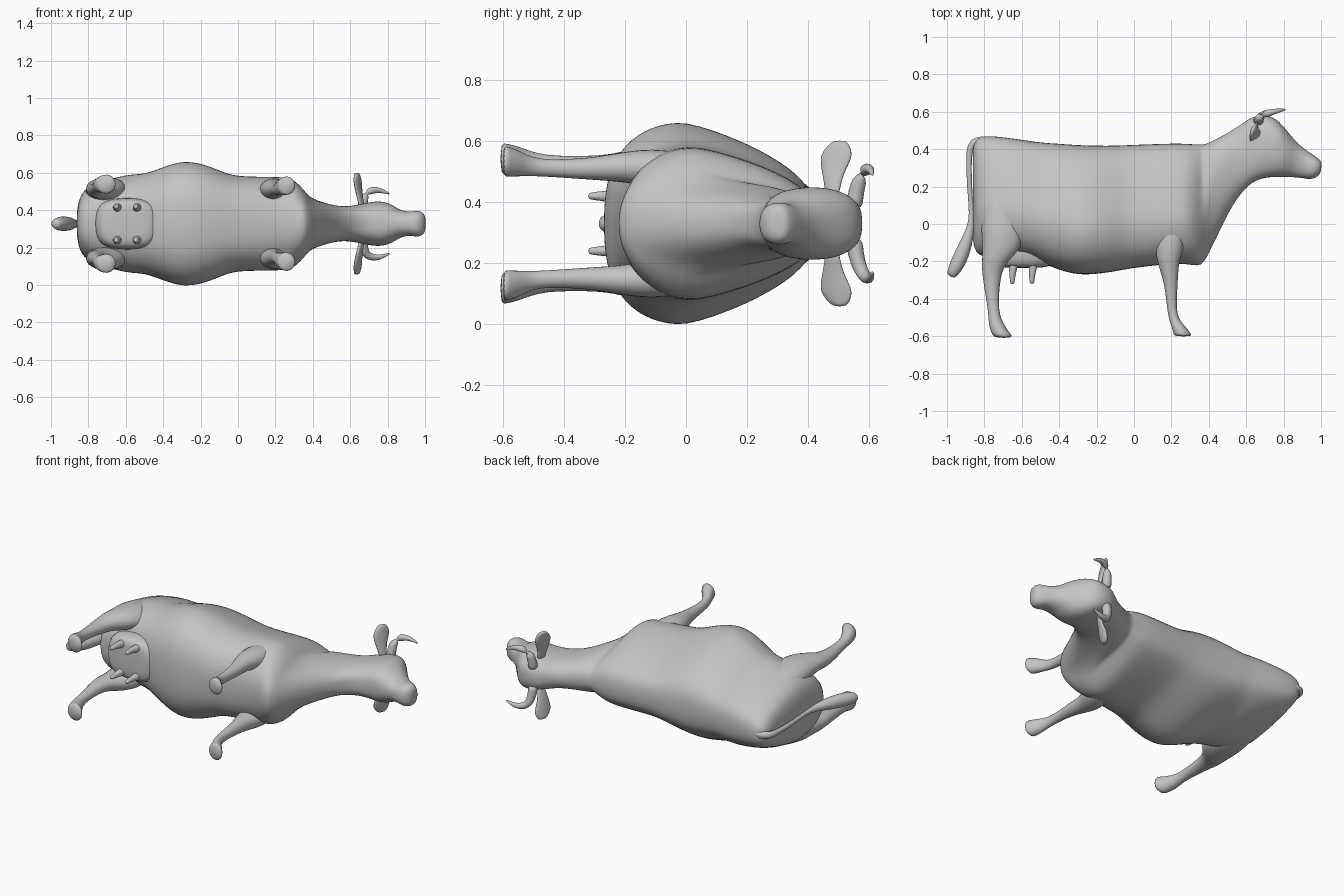
import bpy, bmesh, math
from mathutils import Vector

if "Cube" in bpy.data.objects:
    bpy.data.objects.remove(bpy.data.objects["Cube"])

MID = 0.328  # height of the animal's plane of symmetry (it lies on its side)

hide = bpy.data.materials.new("grey_hide")
hide.diffuse_color = (0.55, 0.55, 0.55, 1)
hide.use_nodes = True
hide.node_tree.nodes["Principled BSDF"].inputs["Base Color"].default_value = hide.diffuse_color


def refine(rows):
    """Add a smooth in-between row in every gap."""
    out = []
    last = len(rows) - 1
    for i in range(last):
        a, b = rows[max(i - 1, 0)], rows[i]
        c, d = rows[i + 1], rows[min(i + 2, last)]
        out += [b, [(9 * (q + r) - p - s) / 16 for p, q, r, s in zip(a, b, c, d)]]
    return out + [rows[last]]


def loft(name, rings):
    """Skin closed rings into a smooth capped surface."""
    bm = bmesh.new()
    rows = [[bm.verts.new((p[0], p[1], p[2] + MID)) for p in r] for r in rings]
    n = len(rows[0])
    for a, b in zip(rows, rows[1:]):
        for i in range(n):
            j = (i + 1) % n
            bm.faces.new((a[i], a[j], b[j], b[i]))
    bm.faces.new(rows[0])
    bm.faces.new(rows[-1])
    bmesh.ops.recalc_face_normals(bm, faces=bm.faces)
    me = bpy.data.meshes.new(name)
    bm.to_mesh(me)
    bm.free()
    me.materials.append(hide)
    for p in me.polygons:
        p.use_smooth = True
    ob = bpy.data.objects.new(name, me)
    bpy.context.collection.objects.link(ob)
    sub = ob.modifiers.new("smooth", 'SUBSURF')
    sub.levels = sub.render_levels = 1


def oval(c, u, v, n=12, e=1):
    """Elliptical (e < 1: boxy) ring about c with half axes u and v."""
    c, u, v = Vector(c), Vector(u), Vector(v)
    out = []
    for i in range(n):
        t = 2 * math.pi * i / n
        a, b = math.cos(t), math.sin(t)
        out.append(c + u * math.copysign(abs(a) ** e, a) + v * math.copysign(abs(b) ** e, b))
    return out


def body_ring(tx, ty, bx, by, w, n=32):
    """Ring from a top to a bottom point; the trunk sags and tapers to the back line."""
    top, bot = Vector((tx, ty, 0)), Vector((bx, by, 0))
    trunk = tx < 0.38
    m = 0.39 if trunk else 0.53
    out = []
    for i in range(n):
        t = 2 * math.pi * i / n
        c, s = math.cos(t), math.sin(t)
        f = math.copysign(abs(c) ** 0.9, c)
        if trunk:
            e = 0.6 if c > 0 else (0.75 if tx < 0.15 else 0.9)
        else:
            e = 0.68 if 0.6 < tx < 0.8 else 0.85
        k = 1 - 0.35 * f if trunk and c > 0 else 1
        p = bot.lerp(top, m + f * ((1 - m) if c > 0 else m))
        p.z = w * k * math.copysign(abs(s) ** e, s)
        out.append(p)
    return out


def tube(name, path, flip=1):
    """Tapering round tube; path entries are x, y, z, radius."""
    path = refine(path)
    pts = [Vector((p[0], p[1], p[2] * flip)) for p in path]
    rings = []
    for i, p in enumerate(pts):
        d = (pts[min(i + 1, len(pts) - 1)] - pts[max(i - 1, 0)]).normalized()
        ref = Vector((0, 0, 1)) if abs(d.z) < 0.8 else Vector((1, 0, 0))
        u = d.cross(ref).normalized()
        rings.append(oval(p, u * path[i][3], d.cross(u) * path[i][3], 10))
    loft(name, rings)


def limb(name, rows, side):
    """Leg from level rings: y, rear x, front x, sideways centre, half width."""
    loft(name, [oval(((a + b) / 2, y, z * side), ((b - a) / 2, 0, 0), (0, 0, h))
                for y, a, b, z, h in refine(rows)])


# trunk: x, top, bottom, half width
trunk = ((-.862, .40, -.08, .05), (-.845, .45, -.15, .145), (-.78, .474, -.18, .21),
         (-.6, .452, -.165, .262), (-.5, .438, -.205, .27), (-.4, .431, -.246, .305),
         (-.3, .424, -.27, .334), (-.2, .421, -.268, .324), (-.1, .421, -.254, .288),
         (0, .425, -.236, .256), (.2, .432, -.214, .253), (.29, .43, -.217, .24),
         (.35, .427, -.222, .185))
# neck and head: top x, y, bottom x, y, half width
head = ((.40, .435, .395, -.17, .135), (.54, .51, .505, .06, .096),
        (.62, .567, .59, .185, .096), (.69, .58, .665, .237, .11),
        (.76, .562, .735, .25, .12), (.825, .49, .795, .25, .108),
        (.875, .432, .85, .25, .076), (.93, .388, .90, .245, .064),
        (.972, .36, .95, .24, .07), (.998, .338, .985, .258, .055),
        (1.003, .322, 1.0, .285, .03))
stations = [(x, t, x, b, w) for x, t, b, w in trunk] + list(head)
loft("body_and_head", [body_ring(*r) for r in refine(stations)])

front_rows = ((.12, .14, .27, .16, .05), (-.08, .11, .28, .18, .066),
              (-.20, .122, .245, .185, .052), (-.32, .16, .235, .18, .037),
              (-.48, .18, .23, .183, .029), (-.55, .2, .278, .198, .045),
              (-.602, .213, .318, .205, .055))
hind_rows = ((.24, -.78, -.62, .14, .05), (.02, -.82, -.58, .168, .08),
             (-.12, -.815, -.6, .185, .066), (-.2, -.815, -.67, .188, .053),
             (-.28, -.812, -.71, .183, .042), (-.46, -.782, -.722, .195, .03),
             (-.55, -.776, -.685, .21, .045), (-.61, -.75, -.64, .212, .057))

for side, tag in ((1, "left"), (-1, "right")):
    limb("front_leg_" + tag, front_rows, side)
    limb("hind_leg_" + tag, hind_rows, side)
    # horn sweeping out, then forward
    tube("horn_" + tag, ((.665, .55, .05, .03), (.67, .563, .125, .026),
                         (.695, .585, .172, .023), (.755, .603, .18, .015),
                         (.812, .612, .158, .004)), side)
    # flat leaf-shaped ear
    ear = ((.665, .48, .08, .02), (.648, .482, .16, .036), (.64, .494, .225, .056),
           (.635, .505, .273, .022))
    loft("ear_" + tag, [oval((x, y, z * side), (.35 * w, w, 0), (.014, 0, 0), 10)
                        for x, y, z, w in refine(ear)])
    # two teats on each side of the udder
    for x, place in ((-.65, "rear"), (-.545, "fore")):
        tube("teat_" + place + "_" + tag,
             ((x + .008, -.2, .085, .028), (x, -.27, .09, .018), (x, -.322, .09, .011)), side)

# udder with a flat squarish bottom: y, half length, half width
loft("udder", [oval((-.59, y, 0), (a, 0, 0), (0, 0, b), 20, .7) for y, a, b in (
    (-.08, .18, .14), (-.16, .18, .14), (-.205, .165, .132),
    (-.228, .14, .115), (-.235, .08, .07))])

# tail cord and brush
tube("tail", ((-.79, .445, 0, .026), (-.86, .435, 0, .023), (-.882, .36, 0, .016),
              (-.878, .18, 0, .014), (-.868, .02, 0, .015), (-.897, -.1, 0, .036),
              (-.945, -.215, 0, .042), (-.982, -.282, 0, .024)))
